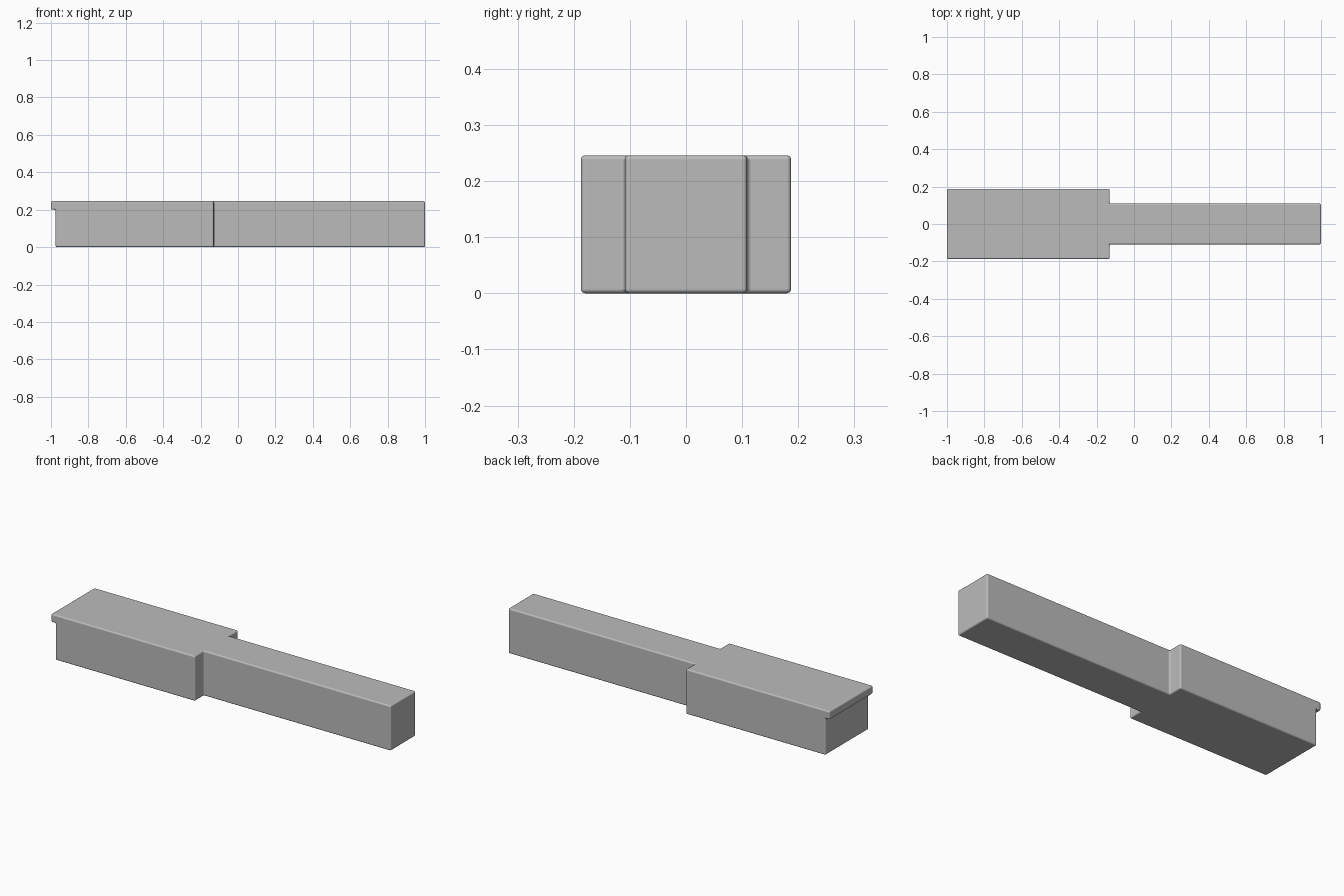
import bpy
import bmesh

cube = bpy.data.objects.get("Cube")
if cube:
    bpy.data.objects.remove(cube, do_unlink=True)

HEIGHT, LIP_Z, LIP_DEPTH = 0.246, 0.2, 0.025
HEAD_X, STEP_X, TIP_X = -0.975, -0.13, 1.0
HEAD_Y, SHANK_Y = 0.1875, 0.109

grey = bpy.data.materials.new("plain grey")
grey.use_nodes = True
colour = (0.5, 0.5, 0.5, 1)
grey.diffuse_color = colour
grey.node_tree.nodes["Principled BSDF"].inputs["Base Color"].default_value = colour

# Stepped outline: half profile mirrored across the long axis
half = [(HEAD_X, HEAD_Y), (STEP_X, HEAD_Y), (STEP_X, SHANK_Y), (TIP_X, SHANK_Y)]
outline = [(x, -y) for x, y in half] + half[::-1]

# Wide head and narrow shank as one stepped bar
bm = bmesh.new()
rings = [[bm.verts.new((x, y, z)) for x, y in outline] for z in (0, LIP_Z, HEIGHT)]
bm.faces.new(rings[0][::-1])
bm.faces.new(rings[-1])
count = len(outline)
for low, high in zip(rings, rings[1:]):
    for i in range(count):
        j = (i + 1) % count
        end_face = bm.faces.new((low[i], low[j], high[j], high[i]))

# Overhanging lip drawn out from the upper end of the head
lip = bmesh.ops.extrude_discrete_faces(bm, faces=[end_face])["faces"][0]
bmesh.ops.translate(bm, vec=(-LIP_DEPTH, 0, 0), verts=lip.verts)
bmesh.ops.recalc_face_normals(bm, faces=bm.faces)
bmesh.ops.dissolve_limit(bm, angle_limit=0.01, verts=bm.verts, edges=bm.edges)

mesh = bpy.data.meshes.new("stepped_bar")
bm.to_mesh(mesh)
bm.free()
mesh.materials.append(grey)
bar = bpy.data.objects.new("stepped_bar", mesh)
bpy.context.collection.objects.link(bar)

# Small rounded edges
bevel = bar.modifiers.new("rounded edges", "BEVEL")
bevel.width = 0.008
bevel.segments = 4
bevel.limit_method = "ANGLE"
bevel.harden_normals = True

bpy.ops.object.select_all(action="DESELECT")
bar.select_set(True)
bpy.context.view_layer.objects.active = bar
bpy.ops.object.shade_smooth()
